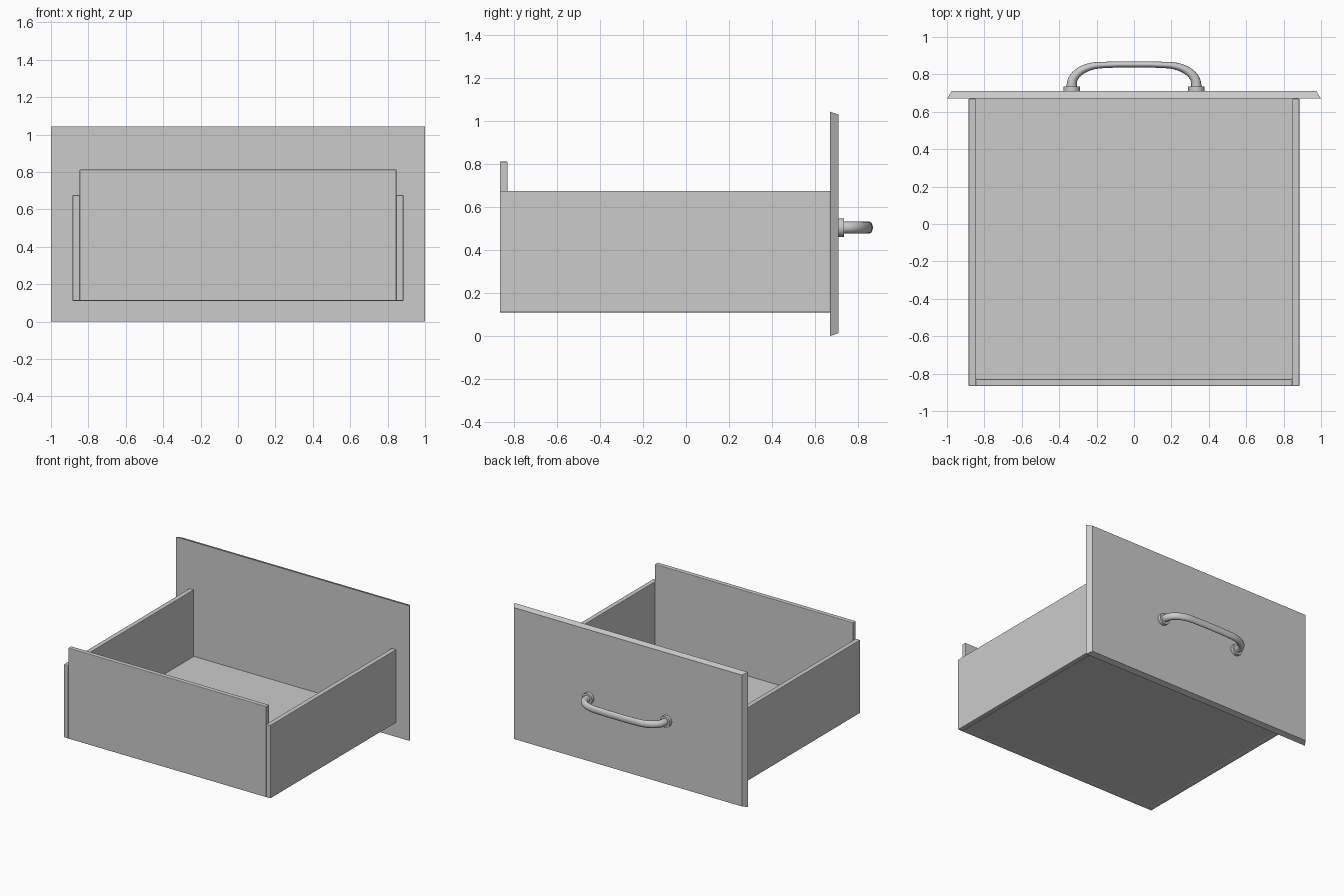
import bpy, bmesh
from math import cos, sin, pi
from mathutils import Vector

if "Cube" in bpy.data.objects:
    bpy.data.objects.remove(bpy.data.objects["Cube"])


def finish(name, bm, angle=None):
    bmesh.ops.recalc_face_normals(bm, faces=bm.faces)
    me = bpy.data.meshes.new(name)
    bm.to_mesh(me)
    bm.free()
    ob = bpy.data.objects.new(name, me)
    bpy.context.collection.objects.link(ob)
    if angle:
        bpy.ops.object.select_all(action='DESELECT')
        ob.select_set(True)
        bpy.context.view_layer.objects.active = ob
        bpy.ops.object.shade_smooth_by_angle(angle=angle)
    return ob


def box(name, lo, hi, bevel=0.0):
    bm = bmesh.new()
    bmesh.ops.create_cube(bm, size=1)
    for v in bm.verts:
        v.co = [(a + b) / 2 + c * (b - a) for a, b, c in zip(lo, hi, v.co)]
    ob = finish(name, bm)
    if bevel:
        m = ob.modifiers.new("soft_edges", 'BEVEL')
        m.width, m.segments = bevel, 2
    return ob


# Drawer face with chamfered outer rim
bm = bmesh.new()
bmesh.ops.create_cube(bm, size=1)
for v in bm.verts:
    outer = v.co.y > 0
    x = 0.975 if outer else 1.0
    z = 0.508 if outer else 0.522
    v.co = (x * (1 if v.co.x > 0 else -1), 0.71 if outer else 0.67,
            0.522 + z * (1 if v.co.z > 0 else -1))
finish("drawer_face", bm)

# Drawer box
for side, s in (("left", -1), ("right", 1)):
    xs = sorted((s * 0.847, s * 0.884))
    box(side + "_side", (xs[0], -0.866, 0.11), (xs[1], 0.67, 0.676), 0.004)
box("back_board", (-0.847, -0.866, 0.11), (0.847, -0.83, 0.812), 0.004)
box("drawer_bottom", (-0.847, -0.83, 0.11), (0.847, 0.67, 0.16))

# Handle: tube swept along a mirrored path, flattened toward the middle
HZ = 0.505
half = [(-0.333, 0.71, 0.027), (-0.333, 0.745, 0.027)]
for i in range(1, 13):
    a = pi / 2 * i / 12
    half.append((-0.333 + 0.165 * (1 - cos(a)), 0.745 + 0.105 * sin(a),
                 0.027 - 0.010 * i / 12))
half.append((-0.08, 0.853, 0.016))
path = half + [(-x, y, r) for x, y, r in reversed(half)]
bm = bmesh.new()
rings, N = [], 24
for i, (x, y, r) in enumerate(path):
    a, b = path[max(i - 1, 0)], path[min(i + 1, len(path) - 1)]
    t = Vector((b[0] - a[0], b[1] - a[1], 0)).normalized()
    n = Vector((-t.y, t.x, 0))
    rings.append([bm.verts.new(Vector((x, y, HZ)) + n * r * cos(2 * pi * k / N)
                  + Vector((0, 0, 0.027 * sin(2 * pi * k / N)))) for k in range(N)])
for p, q in zip(rings, rings[1:]):
    for k in range(N):
        bm.faces.new((p[k], p[(k + 1) % N], q[(k + 1) % N], q[k]))
bm.faces.new(rings[0])
bm.faces.new(rings[-1])
finish("handle_bar", bm, pi / 5)

# Round collars at the handle feet
for side, s in (("left", -1), ("right", 1)):
    bpy.ops.mesh.primitive_cylinder_add(vertices=32, radius=0.043, depth=0.03,
                                        location=(s * 0.333, 0.72, HZ),
                                        rotation=(pi / 2, 0, 0))
    bpy.context.object.name = side + "_handle_collar"
    bpy.ops.object.shade_smooth_by_angle(angle=pi / 5)
